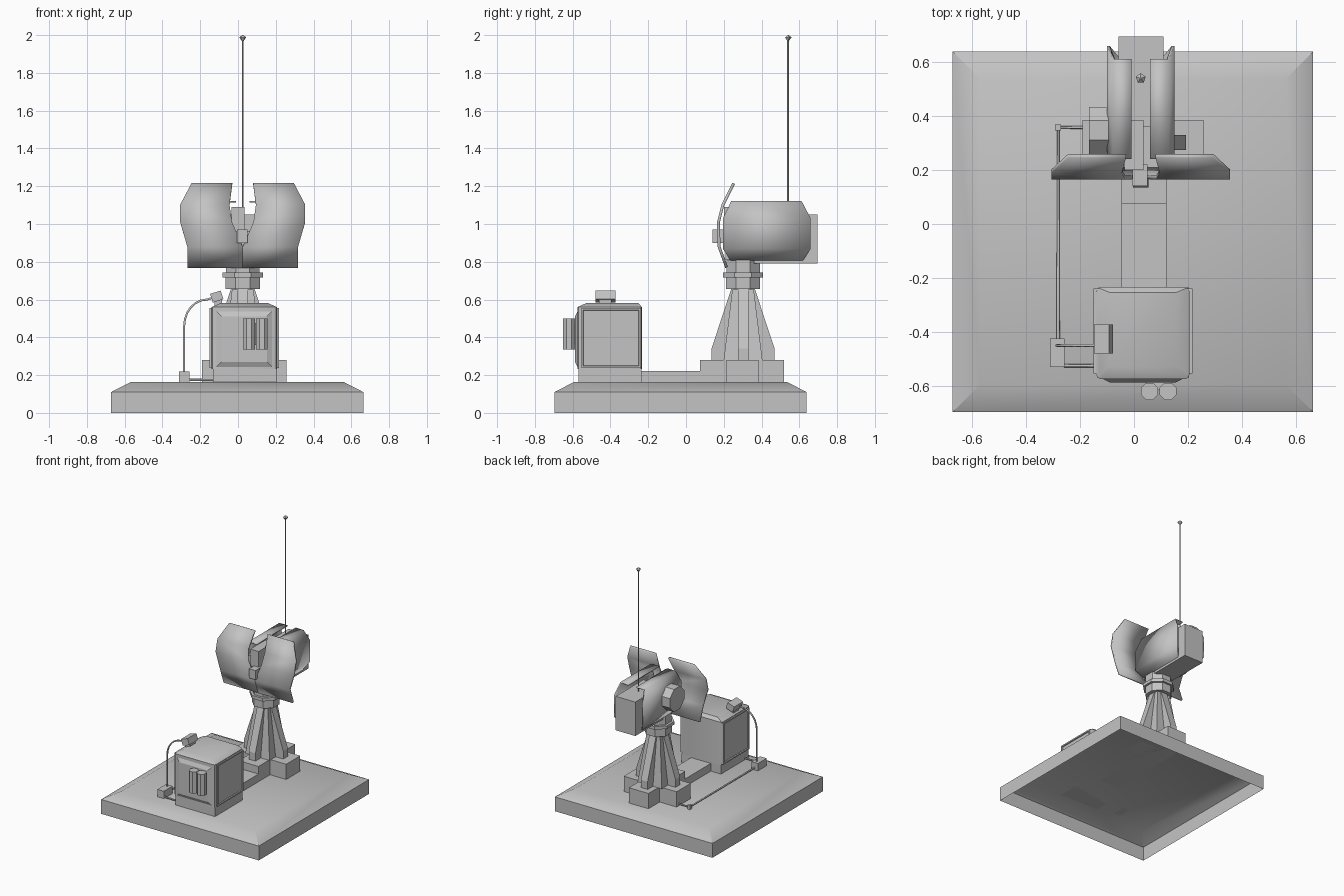
import bpy, bmesh, math
from mathutils import Matrix, Vector

if "Cube" in bpy.data.objects:
    bpy.data.objects.remove(bpy.data.objects["Cube"], do_unlink=True)

grey = bpy.data.materials.new("plain grey")
grey.use_nodes = True
COLOUR = (0.55, 0.55, 0.55, 1)
grey.diffuse_color = COLOUR
grey.node_tree.nodes["Principled BSDF"].inputs["Base Color"].default_value = COLOUR


def finish(name, bm, smooth=False):
    bmesh.ops.recalc_face_normals(bm, faces=bm.faces)
    mesh = bpy.data.meshes.new(name)
    bm.to_mesh(mesh)
    bm.free()
    mesh.materials.append(grey)
    ob = bpy.data.objects.new(name, mesh)
    bpy.context.collection.objects.link(ob)
    if smooth:
        bpy.ops.object.select_all(action='DESELECT')
        ob.select_set(True)
        bpy.context.view_layer.objects.active = ob
        bpy.ops.object.shade_smooth_by_angle(angle=math.radians(30))
    return ob


def box(name, x, y, z, tilt=0):
    """Box from (low, high) ranges, optionally tilted about y."""
    centre = Vector([(a + b) / 2 for a, b in (x, y, z)])
    size = [b - a for a, b in (x, y, z)]
    bm = bmesh.new()
    bmesh.ops.create_cube(bm, size=1, matrix=Matrix.Translation(centre)
                          @ Matrix.Rotation(tilt, 4, 'Y') @ Matrix.Diagonal((*size, 1)))
    return finish(name, bm)


def prism(name, centre, r1, r2, depth, sides, axis='Z', turn=0):
    """Cone, frustum or cylinder along an axis."""
    rot = {'Z': Matrix(), 'X': Matrix.Rotation(math.pi / 2, 4, 'Y')}[axis]
    bm = bmesh.new()
    bmesh.ops.create_cone(bm, cap_ends=True, segments=sides, radius1=r1, radius2=r2, depth=depth,
                          matrix=Matrix.Translation(centre) @ rot @ Matrix.Rotation(turn, 4, 'Z'))
    return finish(name, bm)


def extrude(name, outline, vector, matrix=Matrix()):
    """Closed outline pushed along a vector."""
    bm = bmesh.new()
    face = bm.faces.new([bm.verts.new(p) for p in outline])
    new = bmesh.ops.extrude_face_region(bm, geom=[face])["geom"]
    bmesh.ops.translate(bm, vec=vector, verts=[v for v in new if isinstance(v, bmesh.types.BMVert)])
    bm.transform(matrix)
    return finish(name, bm)


def sheet(name, rows, thickness):
    """Bent plate lofted through pairs of end points."""
    bm = bmesh.new()
    pairs = [[bm.verts.new(p) for p in row] for row in rows]
    for (a, b), (c, d) in zip(pairs, pairs[1:]):
        bm.faces.new((a, b, d, c))
    ob = finish(name, bm, smooth=True)
    mod = ob.modifiers.new("thickness", 'SOLIDIFY')
    mod.thickness, mod.offset = thickness, 0
    return ob


def pipe(name, points, radius):
    curve = bpy.data.curves.new(name, 'CURVE')
    curve.dimensions = '3D'
    curve.bevel_depth, curve.bevel_resolution = radius, 1
    curve.use_fill_caps = True
    spline = curve.splines.new('POLY')
    spline.points.add(len(points) - 1)
    for p, co in zip(spline.points, points):
        p.co = (*co, 1)
    curve.materials.append(grey)
    bpy.context.collection.objects.link(bpy.data.objects.new(name, curve))


# Base slab: open underneath, with a softly sloped rim
bm = bmesh.new()
rings = []
for half, z in ((0.668, 0), (0.668, 0.11), (0.565, 0.163)):
    rings.append([bm.verts.new((-0.004 + sx * half, -0.029 + sy * half, z))
                  for sx, sy in ((-1, -1), (1, -1), (1, 1), (-1, 1))])
for low, high in zip(rings, rings[1:]):
    for i in range(4):
        j = (i + 1) % 4
        bm.faces.new((low[i], low[j], high[j], high[i]))
bm.faces.new(rings[-1])
finish("base_slab", bm, smooth=True)

# Pedestal foot and cable channel
FLOOR = 0.163
box("foot_long", (-0.046, 0.121), (0.075, 0.52), (FLOOR, 0.28))
box("foot_wide", (-0.19, 0.258), (0.215, 0.385), (FLOOR, 0.28))
box("floor_channel", (-0.046, 0.121), (-0.235, 0.075), (FLOOR, 0.222))

# Tapered pedestal: core with four fins
CX, CY = 0.025, 0.302
prism("pedestal_core", (CX, CY, 0.467), 0.145, 0.08, 0.375, 4, turn=math.pi / 4)
fin = [(0, -0.028, 0.28), (0.167, -0.028, 0.28), (0.167, -0.028, 0.34),
       (0.063, -0.028, 0.655), (0, -0.028, 0.655)]
for i in range(4):
    extrude(f"pedestal_fin_{i + 1}", fin, (0, 0.056, 0),
            Matrix.Translation((CX, CY, 0)) @ Matrix.Rotation(i * math.pi / 2, 4, 'Z'))

# Swivel neck
for part, r, low, high in (("neck_lower", 0.098, 0.655, 0.72), ("neck_flange", 0.115, 0.718, 0.742),
                           ("neck_upper", 0.096, 0.742, 0.815)):
    prism(part, (CX, CY, (low + high) / 2), r, r, high - low, 8, turn=math.pi / 8)

# Head body
box("head_rear_box", (-0.057, 0.109), (0.36, 0.695), (0.79, 1.05))
box("head_core", (-0.04, 0.09), (0.21, 0.6), (0.81, 0.96))
box("sight_box", (-0.035, 0.035), (0.2, 0.385), (0.96, 1.09))
box("head_nose", (-0.005, 0.05), (0.14, 0.22), (0.9, 0.97))
prism("side_drum", (-0.115, 0.347, 0.97), 0.094, 0.094, 0.105, 8, 'X', math.pi / 8)

# Bent side covers and two-part front shield, mirrored about the head centre
cover = [(0.035, 1.118, 0.24, 0.612), (0.1, 1.118, 0.24, 0.612), (0.12, 1.03, 0.195, 0.66),
         (0.12, 0.87, 0.195, 0.66), (0.085, 0.812, 0.235, 0.62), (0.02, 0.812, 0.235, 0.62)]
shield = [(0.77, 0.215, 0, 0.293), (0.88, 0.175, 0, 0.293), (1.01, 0.172, 0.057, 0.331),
          (1.10, 0.195, 0.07, 0.331), (1.215, 0.252, 0.055, 0.27)]
for side, s in (("left", 1), ("right", -1)):
    sheet(f"{side}_cover", [((CX + s * x, y0, z), (CX + s * x, y1, z)) for x, z, y0, y1 in cover], 0.01)
    sheet(f"{side}_shield", [((CX + s * a, y, z), (CX + s * b, y, z)) for z, y, a, b in shield], 0.015)

# Antenna with a faceted tip
prism("antenna_rod", (CX, 0.54, 1.515), 0.004, 0.004, 0.94, 6)
prism("antenna_tip_lower", (CX, 0.54, 1.977), 0.003, 0.019, 0.022, 5)
prism("antenna_tip_upper", (CX, 0.54, 1.994), 0.019, 0.003, 0.012, 5)

# Generator: plinth and bevelled housing
box("generator_plinth", (-0.132, 0.203), (-0.568, -0.235), (FLOOR, 0.232))
bm = bmesh.new()
bmesh.ops.create_cube(bm, size=1, matrix=Matrix.Translation((0.033, -0.404, 0.406))
                      @ Matrix.Diagonal((0.346, 0.342, 0.348, 1)))
for v in bm.verts:
    if v.co.z > 0.5:
        v.co.z = 0.56
top = [f for f in bm.faces if f.normal.z > 0.9]
cap = bmesh.ops.extrude_face_region(bm, geom=top)["geom"]
bmesh.ops.delete(bm, geom=top, context='FACES_ONLY')
for v in (g for g in cap if isinstance(g, bmesh.types.BMVert)):
    v.co = (0.033 + (v.co.x - 0.033) * 0.72, -0.39 + (v.co.y + 0.404) * 0.8, 0.582)
corners = [e for e in bm.edges if abs(e.verts[0].co.z - e.verts[1].co.z) > 0.2]
bmesh.ops.bevel(bm, geom=corners, offset=0.018, segments=2, profile=0.5, affect='EDGES')
finish("generator_housing", bm, smooth=True)

# Raised front panel
bm = bmesh.new()
bmesh.ops.create_cone(bm, cap_ends=True, segments=4, radius1=0.215, radius2=0.17, depth=0.016,
                      matrix=Matrix.Translation((0.033, -0.58, 0.39))
                      @ Matrix.Rotation(math.pi / 2, 4, 'X') @ Matrix.Rotation(math.pi / 4, 4, 'Z'))
finish("generator_front_panel", bm)

# Framed side panels with a sunken middle
for side, x, s in (("left", 0.206, 1), ("right", -0.14, -1)):
    bm = bmesh.new()
    bmesh.ops.create_cube(bm, size=1, matrix=Matrix.Translation((x + s * 0.002, -0.397, 0.396))
                          @ Matrix.Diagonal((0.016, 0.315, 0.316, 1)))
    outer = [f for f in bm.faces if f.normal.x * s > 0.9]
    bmesh.ops.inset_region(bm, faces=outer, thickness=0.014)
    bmesh.ops.inset_region(bm, faces=outer, thickness=0.004, depth=-0.007)
    finish(f"generator_{side}_panel", bm)

# Twin exhaust canisters with a bracket
for i, x in enumerate((0.058, 0.126)):
    prism(f"canister_{i + 1}", (x, -0.62, 0.418), 0.034, 0.034, 0.165, 8, turn=math.pi / 8)
box("canister_bracket", (0.045, 0.14), (-0.615, -0.575), (0.36, 0.475))

# Cable outlet on the generator roof
box("outlet_stem", (-0.125, -0.085), (-0.46, -0.395), (0.56, 0.605))
box("outlet_box", (-0.142, -0.083), (-0.48, -0.372), (0.592, 0.64), tilt=math.radians(-18))

# Hanging cable, junction boxes and floor pipes
arc = [(-0.165 - 0.12 * math.sin(t), -0.45, 0.46 + 0.14 * math.cos(t))
       for t in (i * math.pi / 12 for i in range(7))]
pipe("hanging_cable", [(-0.13, -0.45, 0.61)] + arc + [(-0.285, -0.45, 0.2)], 0.006)
box("junction_box", (-0.312, -0.257), (-0.53, -0.425), (FLOOR, 0.22))
box("corner_block", (-0.292, -0.27), (0.347, 0.369), (FLOOR, 0.195))
pipe("floor_pipe_short", [(-0.26, -0.525, 0.175), (-0.125, -0.525, 0.175)], 0.006)
pipe("floor_pipe_long", [(-0.281, -0.43, 0.178), (-0.281, 0.358, 0.178), (-0.185, 0.358, 0.178)], 0.006)
